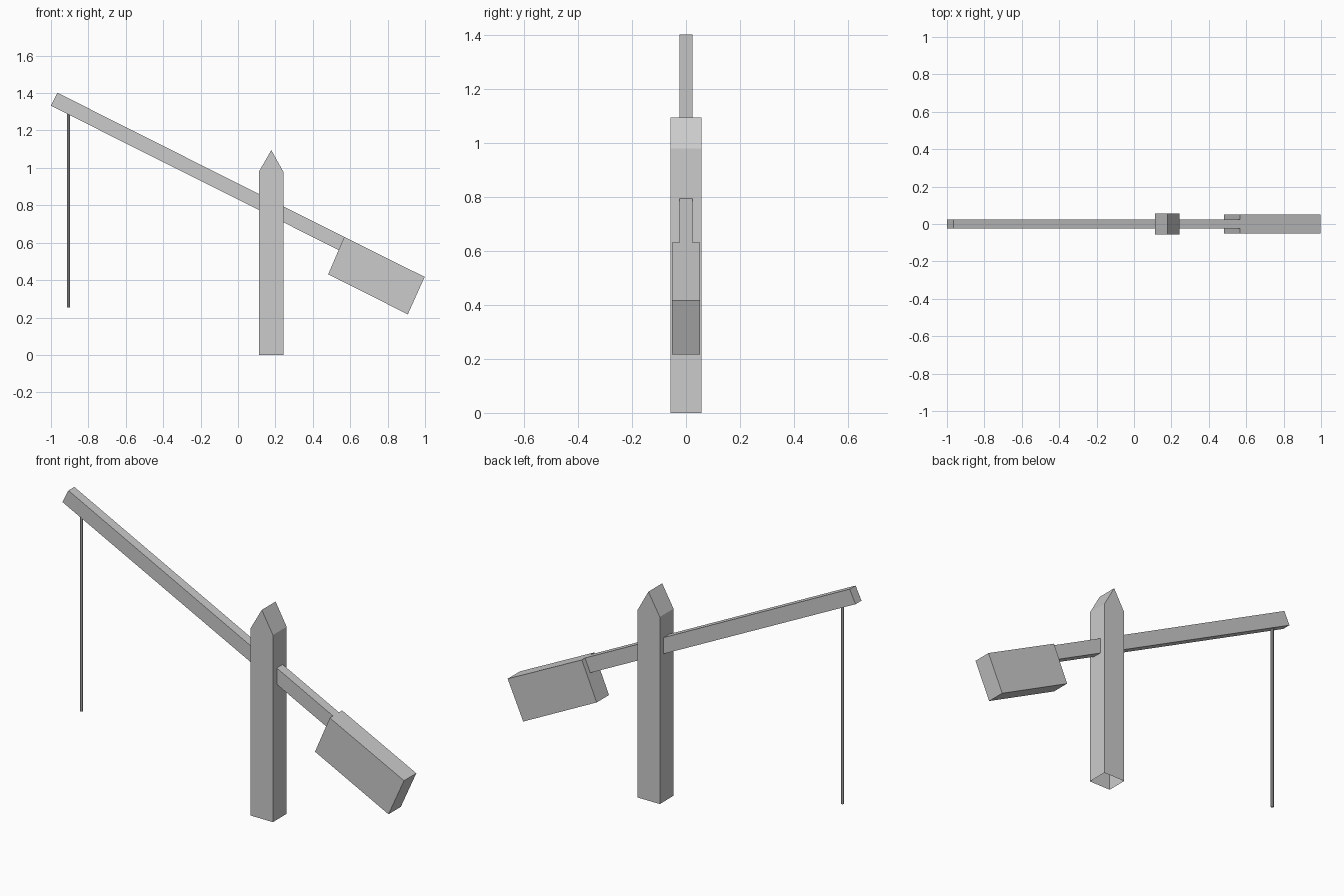
import bpy
import bmesh

if "Cube" in bpy.data.objects:
    bpy.data.objects.remove(bpy.data.objects["Cube"])


def extrude_profile(name, points, half_depth, skip=()):
    """Extrude an x-z outline evenly about y = 0; skip = outline edges left open."""
    bm = bmesh.new()
    front = [bm.verts.new((x, -half_depth, z)) for x, z in points]
    back = [bm.verts.new((x, half_depth, z)) for x, z in points]
    bm.faces.new(front)
    bm.faces.new(back[::-1])
    n = len(points)
    for i in range(n):
        if i not in skip:
            j = (i + 1) % n
            bm.faces.new((front[i], back[i], back[j], front[j]))
    bmesh.ops.recalc_face_normals(bm, faces=bm.faces)
    mesh = bpy.data.meshes.new(name)
    bm.to_mesh(mesh)
    bm.free()
    obj = bpy.data.objects.new(name, mesh)
    bpy.context.collection.objects.link(obj)
    return obj


# Pointed upright post, open underneath
extrude_profile("post", [(0.112, 0), (0.242, 0), (0.242, 0.98),
                         (0.178, 1.095), (0.112, 0.98)], 0.057, skip=(0,))

# Long tilted beam passing through the post
extrude_profile("beam", [(-1.0, 1.332), (0.538, 0.561),
                         (0.568, 0.631), (-0.966, 1.402)], 0.0245)

# Counterweight block on the low end
extrude_profile("counterweight", [(0.482, 0.431), (0.908, 0.217),
                                  (0.998, 0.417), (0.568, 0.631)], 0.051)

# Thin rod hanging from the high end
bottom, top = 0.253, 1.295
bpy.ops.mesh.primitive_cylinder_add(vertices=8, radius=0.008, depth=top - bottom,
                                    location=(-0.907, 0, (top + bottom) / 2))
bpy.context.object.name = "hanging_rod"
